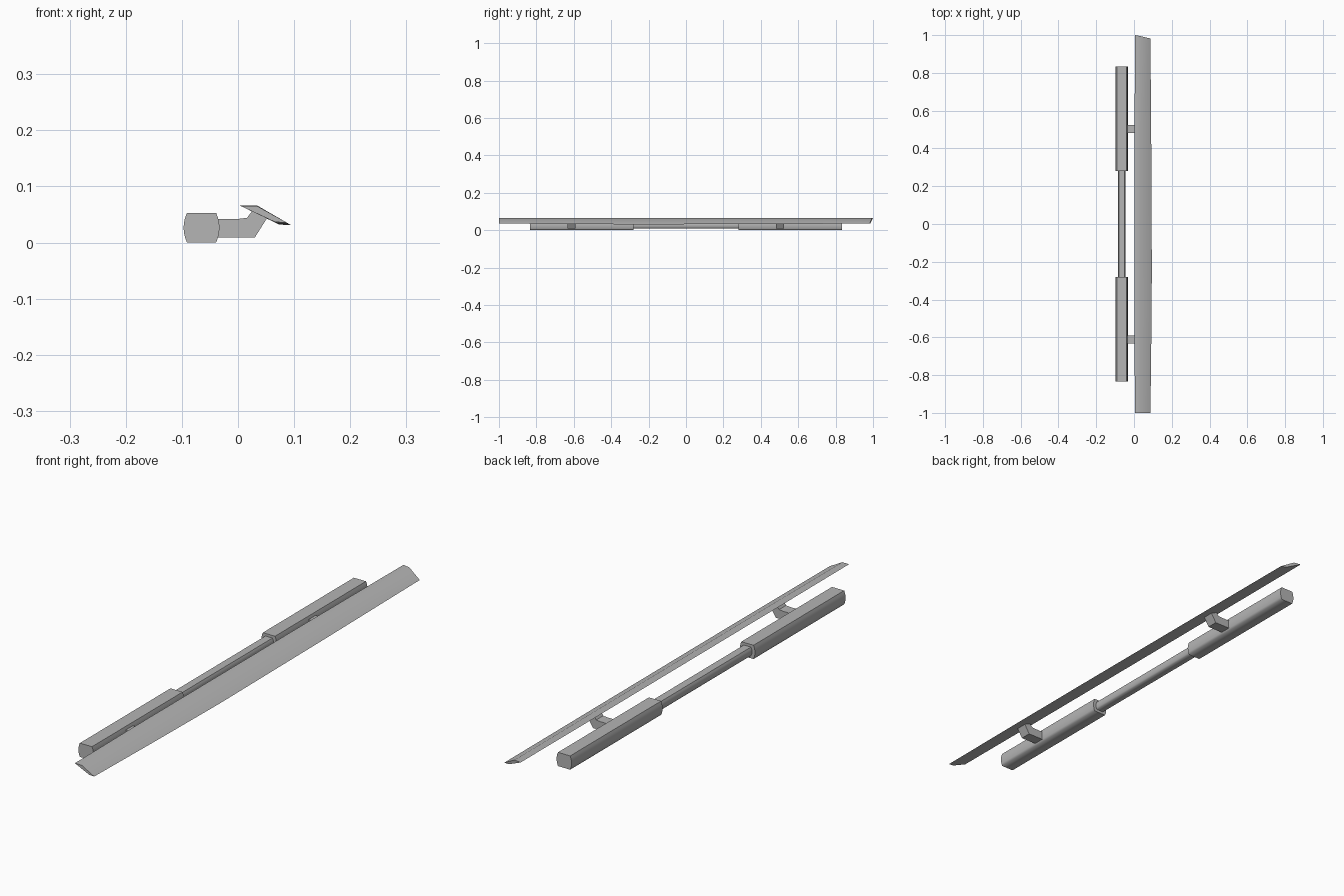
import bpy, bmesh, math

if "Cube" in bpy.data.objects:
    bpy.data.objects.remove(bpy.data.objects["Cube"])

# Mid-grey used by every part
grey = bpy.data.materials.new("dark_grey")
grey.diffuse_color = (0.46, 0.46, 0.46, 1)
grey.use_nodes = True
grey.node_tree.nodes["Principled BSDF"].inputs["Base Color"].default_value = grey.diffuse_color


def loft(name, sections, angle=0):
    """Skin a list of closed rings with equal point counts and cap both ends."""
    bm = bmesh.new()
    rings = [[bm.verts.new(p) for p in s] for s in sections]
    n = len(rings[0])
    for a, b in zip(rings, rings[1:]):
        for i in range(n):
            j = (i + 1) % n
            bm.faces.new((a[i], a[j], b[j], b[i]))
    bm.faces.new(rings[0])
    bm.faces.new(rings[-1])
    bmesh.ops.recalc_face_normals(bm, faces=bm.faces)
    me = bpy.data.meshes.new(name)
    bm.to_mesh(me)
    bm.free()
    me.materials.append(grey)
    ob = bpy.data.objects.new(name, me)
    bpy.context.collection.objects.link(ob)
    if angle:
        bpy.ops.object.select_all(action='DESELECT')
        ob.select_set(True)
        bpy.context.view_layer.objects.active = ob
        bpy.ops.object.shade_smooth_by_angle(angle=math.radians(angle))
    return ob


def extrude(name, profile, y0, y1, angle=0):
    """Extrude an xz profile along y."""
    return loft(name, [[(x, y, z) for x, z in profile] for y in (y0, y1)], angle)


def barrel(name, half_flat, bulge, half_h, y0, y1, steps=6):
    """Bar with bowed sides; smooth underneath, crisp edges round the top."""
    cx, cz = -0.065, 0.0265
    pts = []
    for side in (1, -1):
        for i in range(steps + 1):
            t = -1 + 2 * i / steps
            pts.append((cx + side * (half_flat + bulge * (1 - t * t)),
                        cz + side * t * half_h))
    me = extrude(name, pts, y0, y1, 75).data
    top = cz + half_h - 1e-5
    for e in me.edges:
        if all(me.vertices[v].co.z > top for v in e.vertices):
            e.use_edge_sharp = True


# Two thick grips joined by a thinner rod
barrel("grip_front", 0.026, 0.006, 0.0265, -0.833, -0.281)
barrel("grip_back", 0.026, 0.006, 0.0265, 0.281, 0.835)
barrel("connecting_rod", 0.015, 0.005, 0.0165, -0.29, 0.29)

# Cranked brackets that carry the blade
bracket = [(-0.042, 0.009), (0.03, 0.009), (0.0515, 0.043), (0.026, 0.057),
           (0.016, 0.044), (0.0, 0.042), (-0.042, 0.042)]
for name, y in (("bracket_front", -0.611), ("bracket_back", 0.502)):
    extrude(name, bracket, y - 0.0215, y + 0.0215)

# Slanted blade, lower edge slightly bowed, back end cut at an angle
sections = []
for y, bow in ((-1, 0), (-0.62, 0.6), (-0.25, 1), (0.4, 0.6), (1, 0)):
    cut = 0.018 if y == 1 else 0
    inset = 0.002 if abs(y) == 1 else 0
    dx, dz = 0.0075 * bow, -0.0045 * bow
    sections.append([(0.003 + inset, y, 0.066 - inset / 2),
                     (0.034, y - cut * 0.3, 0.066 - inset / 2),
                     (0.087 + dx, y - cut, 0.0355 + dz),
                     (0.066 + dx, y - cut * 0.8, 0.0365 + dz)])
loft("blade", sections, 40)
